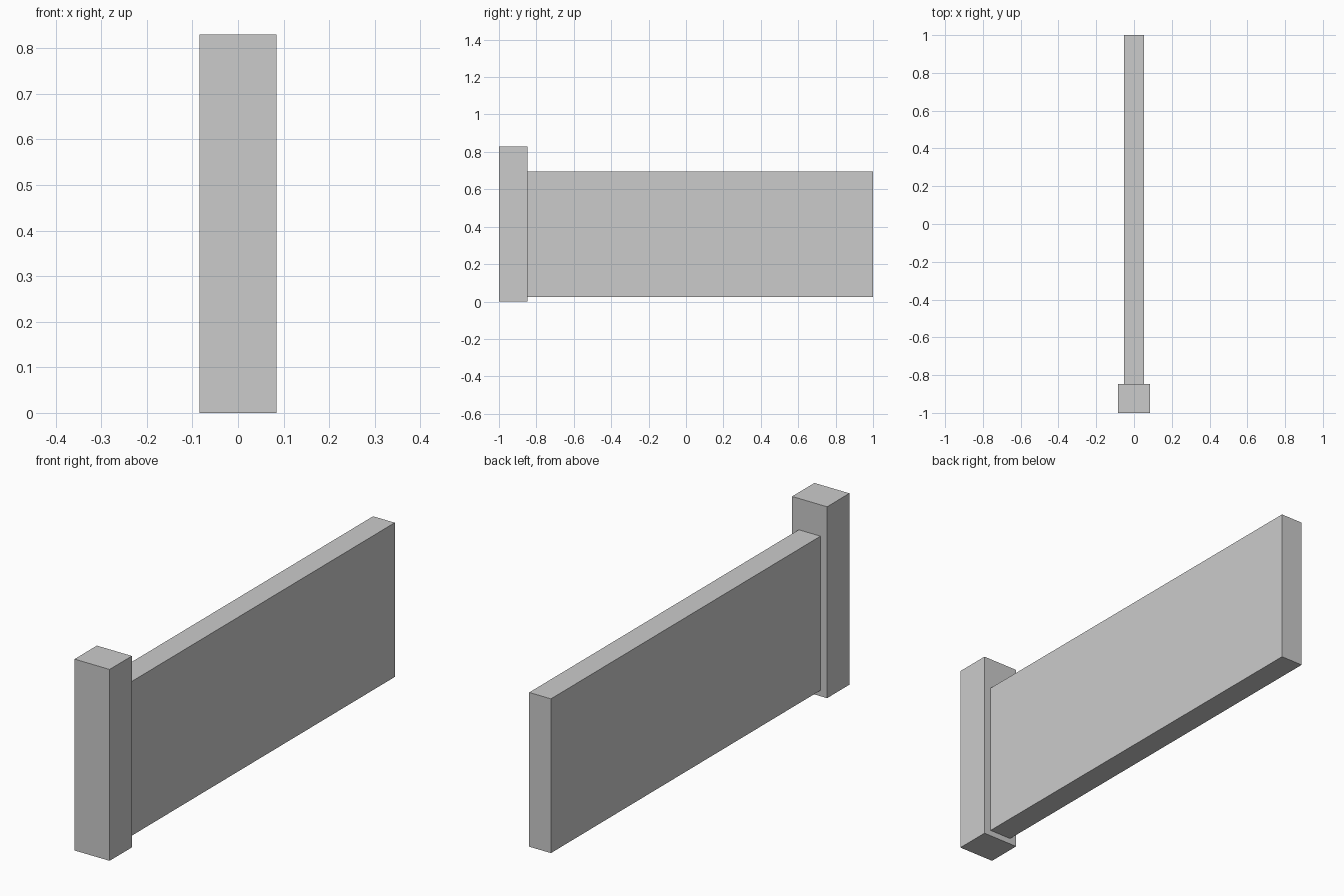
import bpy

if "Cube" in bpy.data.objects:
    bpy.data.objects.remove(bpy.data.objects["Cube"])


def box(name, x, y, z):
    """Add a box from (min, max) ranges on each axis."""
    ranges = (x, y, z)
    centre = [(a + b) / 2 for a, b in ranges]
    bpy.ops.mesh.primitive_cube_add(size=1, location=centre)
    obj = bpy.context.object
    obj.name = name
    obj.scale = [b - a for a, b in ranges]
    bpy.ops.object.transform_apply(location=False, rotation=False, scale=True)
    return obj


POST_BACK = -0.847

# Square end post standing on the ground
box("end_post", (-0.084, 0.084), (-1, POST_BACK), (0, 0.83))

# Thin wall panel running back from the post, raised slightly off the ground
box("wall_panel", (-0.052, 0.052), (POST_BACK, 1), (0.025, 0.694))
